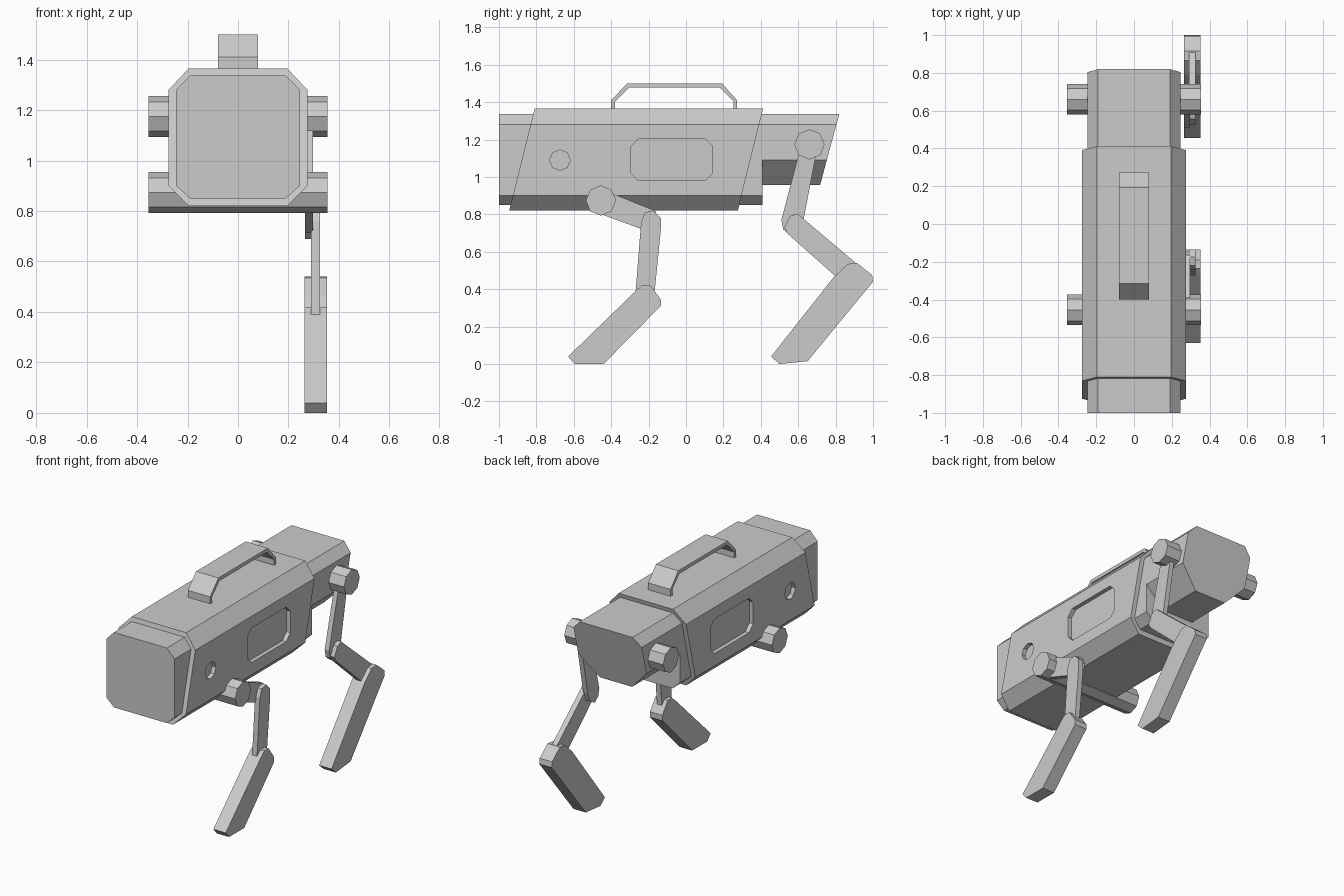
import bpy, bmesh
from math import cos, sin, pi

if "Cube" in bpy.data.objects:
    bpy.data.objects.remove(bpy.data.objects["Cube"])


def build(name, ring_a, ring_b):
    """Closed solid between two matching rings of 3D points."""
    bm = bmesh.new()
    a = [bm.verts.new(p) for p in ring_a]
    b = [bm.verts.new(p) for p in ring_b]
    n = len(a)
    bm.faces.new(a)
    bm.faces.new(b[::-1])
    for i in range(n):
        j = (i + 1) % n
        bm.faces.new((a[j], a[i], b[i], b[j]))
    bmesh.ops.recalc_face_normals(bm, faces=bm.faces)
    me = bpy.data.meshes.new(name)
    bm.to_mesh(me)
    bm.free()
    ob = bpy.data.objects.new(name, me)
    bpy.context.collection.objects.link(ob)
    return ob


def side_plate(name, profile, x0, x1):
    """Side (y, z) profile extruded along x."""
    return build(name, [(x0, y, z) for y, z in profile],
                 [(x1, y, z) for y, z in profile])


def hull(name, half, front, back):
    """Symmetric (x, z) section lofted along y; ends may lean with z."""
    ring = half + [(-x, z) for x, z in reversed(half)]
    return build(name, [(x, front(z), z) for x, z in ring],
                 [(x, back(z), z) for x, z in ring])


def octagon(y, z, r):
    return [(y + r * cos(i * pi / 4), z + r * sin(i * pi / 4)) for i in range(8)]


# Body: slanted outer shell, inner core, tapered tail block
lean = lambda z: (z - 0.82) * 0.248
shell = hull("body_shell",
             [(0.195, 0.82), (0.275, 0.90), (0.275, 1.28), (0.195, 1.365)],
             lambda z: -0.945 + lean(z), lambda z: 0.277 + lean(z))
hull("body_core", [(0.19, 0.85), (0.245, 0.90), (0.245, 1.28), (0.19, 1.337)],
     lambda z: -1.0, lambda z: 0.41)
hull("tail_block", [(0.115, 0.957), (0.245, 1.09), (0.245, 1.28), (0.19, 1.337)],
     lambda z: 0.38, lambda z: 0.717 + (z - 0.957) * 0.27)

# Recessed side panel and round port on both sides of the shell
c, y0, y1, z0, z1 = 0.042, -0.295, 0.143, 0.98, 1.204
panel = [(y0 + c, z0), (y1 - c, z0), (y1, z0 + c), (y1, z1 - c),
         (y1 - c, z1), (y0 + c, z1), (y0, z1 - c), (y0, z0 + c)]
for label, prof in (("panel", panel), ("port", octagon(-0.674, 1.09, 0.055))):
    for s in (1, -1):
        cut = side_plate(f"{label}_cutter", prof, s * 0.248, s * 0.4)
        cut.hide_render = True
        cut.hide_set(True)
        mod = shell.modifiers.new(label, 'BOOLEAN')
        mod.operation = 'DIFFERENCE'
        mod.solver = 'EXACT'
        mod.object = cut

# Carry handle: bent strap
outer = [(-0.4, 1.355), (-0.4, 1.41), (-0.315, 1.5), (0.193, 1.5), (0.273, 1.41), (0.273, 1.355)]
inner = [(0.255, 1.355), (0.255, 1.403), (0.182, 1.477), (-0.305, 1.477), (-0.38, 1.403), (-0.38, 1.355)]
side_plate("carry_handle", outer + inner, -0.08, 0.08)

# Hip axles crossing the body
side_plate("front_axle", octagon(-0.455, 0.874, 0.081), -0.355, 0.355)
side_plate("rear_axle", octagon(0.66, 1.174, 0.081), -0.355, 0.355)

# Legs, on the right side only
legs = {
    "front": (
        [(-.44, .93), (-.165, .82), (-.145, .77), (-.165, .72), (-.22, .715), (-.48, .81)],
        [(-.24, .76), (-.22, .81), (-.175, .82), (-.135, .78), (-.135, .715),
         (-.175, .315), (-.275, .315)],
        [(-.27, .39), (-.235, .42), (-.19, .42), (-.135, .345), (-.135, .31),
         (-.44, 0), (-.595, 0), (-.63, .04)]),
    "rear": (
        [(.615, 1.17), (.705, 1.17), (.63, .78), (.61, .72), (.555, .69), (.52, .72), (.51, .77)],
        [(.555, .79), (.595, .805), (.63, .775), (.92, .53), (.815, .455), (.545, .695), (.525, .73)],
        [(.79, .465), (.865, .535), (.915, .54), (.995, .475), (1.0, .44),
         (.65, .015), (.5, 0), (.455, .04)]),
}
for end, (upper, middle, foot) in legs.items():
    side_plate(f"{end}_upper_link", upper, 0.265, 0.297)
    side_plate(f"{end}_middle_link", middle, 0.29, 0.325)
    side_plate(f"{end}_foot", foot, 0.264, 0.353)
